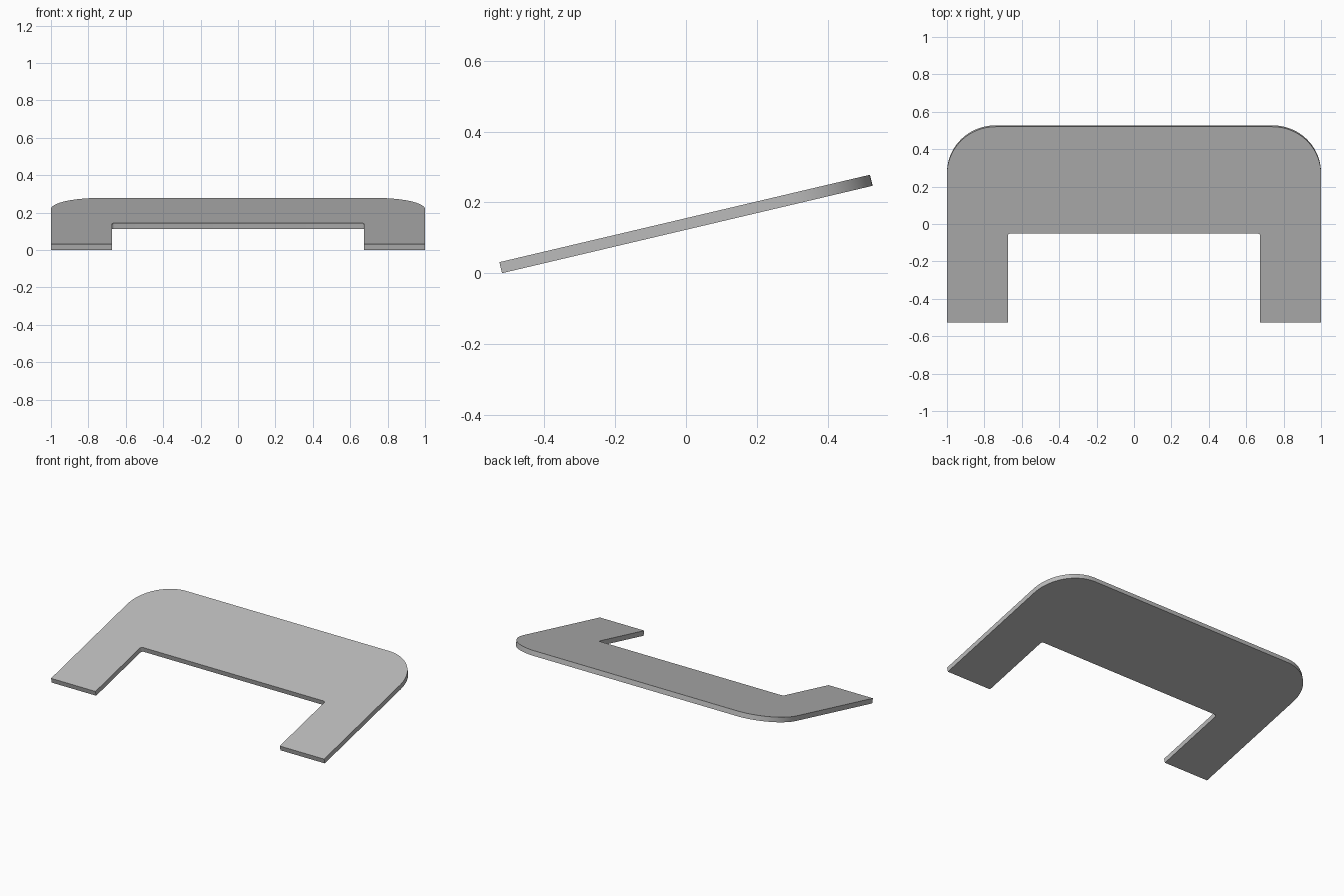
import bpy
import bmesh
from math import radians, sin, cos, pi
from mathutils import Matrix, Vector

cube = bpy.data.objects.get("Cube")
if cube:
    bpy.data.objects.remove(cube, do_unlink=True)

LENGTH, THICK, NOTCH, ARM_X = 1.076, 0.032, 0.49, 0.675
OUTER_R, INNER_R = 0.26, 0.015
TILT = radians(13.27)


def arc(cx, cy, r, start, end, steps):
    return [(cx + r * cos(a), cy + r * sin(a))
            for a in (start + (end - start) * i / steps for i in range(steps + 1))]


# Right half of the U-shaped outline, from the notch round to the back edge
half = arc(ARM_X - INNER_R, NOTCH - INNER_R, INNER_R, pi / 2, 0, 6)
half += [(ARM_X, 0), (1, 0)]
half += arc(1 - OUTER_R, LENGTH - OUTER_R, OUTER_R, 0, pi / 2, 24)
outline = half + [(-x, y) for x, y in reversed(half)]

# Extrude the outline into a flat plate, then tilt it up toward the back
bm = bmesh.new()
face = bm.faces.new([bm.verts.new((x, y, 0)) for x, y in outline])
side = bmesh.ops.extrude_face_region(bm, geom=[face])
top = [v for v in side["geom"] if isinstance(v, bmesh.types.BMVert)]
bmesh.ops.translate(bm, verts=top, vec=(0, 0, THICK))
bmesh.ops.recalc_face_normals(bm, faces=bm.faces)
bm.transform(Matrix.Rotation(TILT, 4, "X"))
ys = [v.co.y for v in bm.verts]
zs = [v.co.z for v in bm.verts]
bm.transform(Matrix.Translation(Vector((0, -(min(ys) + max(ys)) / 2, -min(zs)))))

mesh = bpy.data.meshes.new("tilted_plate")
bm.to_mesh(mesh)
bm.free()
plate = bpy.data.objects.new("tilted_plate", mesh)
bpy.context.collection.objects.link(plate)

# Plain grey finish
grey = bpy.data.materials.new("plain_grey")
grey.use_nodes = True
colour = (0.5, 0.5, 0.5, 1)
grey.diffuse_color = colour
grey.node_tree.nodes["Principled BSDF"].inputs["Base Color"].default_value = colour
mesh.materials.append(grey)

# Smooth the rounded corners, keep the rims sharp
bpy.ops.object.select_all(action="DESELECT")
plate.select_set(True)
bpy.context.view_layer.objects.active = plate
bpy.ops.object.shade_smooth_by_angle(angle=radians(30))
